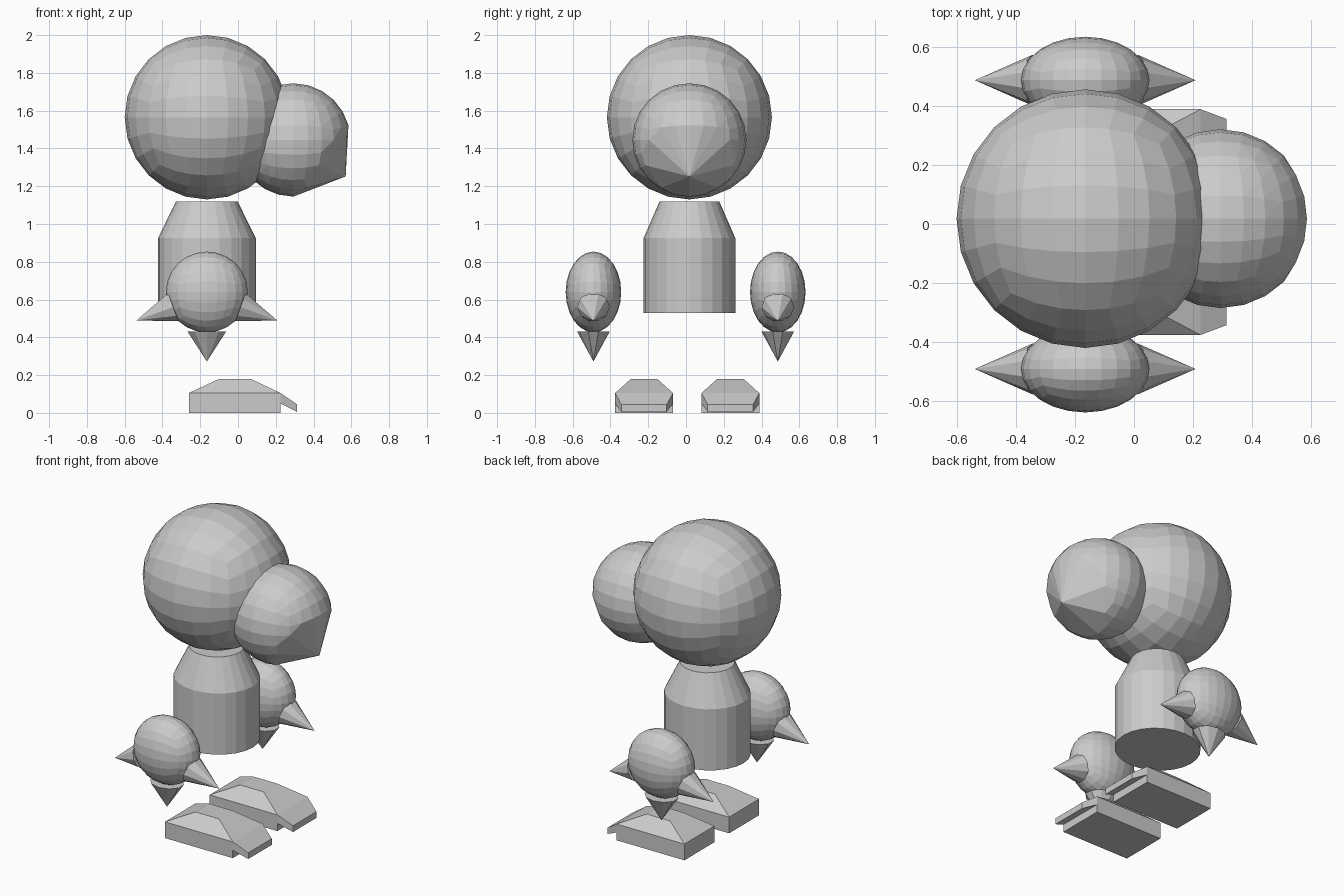
import bpy, bmesh, math
from mathutils import Vector, Matrix

if "Cube" in bpy.data.objects:
    bpy.data.objects.remove(bpy.data.objects["Cube"])


def finish(bm, name):
    bmesh.ops.recalc_face_normals(bm, faces=bm.faces[:])
    mesh = bpy.data.meshes.new(name)
    bm.to_mesh(mesh)
    bm.free()
    obj = bpy.data.objects.new(name, mesh)
    bpy.context.collection.objects.link(obj)
    return obj


def quad_ball(center, radii, n):
    """Cube grid with n cells per side, inflated to an ellipsoid."""
    bm = bmesh.new()
    bmesh.ops.create_cube(bm, size=2)
    bmesh.ops.subdivide_edges(bm, edges=bm.edges[:], cuts=n - 1, use_grid_fill=True)
    for v in bm.verts:
        d = Vector([math.tan(c * math.pi / 4) for c in v.co]).normalized()
        v.co = Vector(center) + Vector([d[i] * radii[i] for i in range(3)])
    return bm


def spike(name, base, tip, r_side, r_y, sides=10):
    """Cone from base centre to tip; r_y is its radius along y."""
    base, tip = Vector(base), Vector(tip)
    axis = tip - base
    length = axis.length
    z = axis.normalized()
    y = Vector((0, 1, 0))
    x = y.cross(z)
    rot = Matrix((x, y, z)).transposed().to_4x4()
    bm = bmesh.new()
    bmesh.ops.create_cone(bm, cap_ends=True, segments=sides, radius1=1, radius2=0, depth=1)
    bmesh.ops.transform(bm, verts=bm.verts[:], matrix=Matrix.Translation((base + tip) / 2)
                        @ rot @ Matrix.Diagonal((r_side, r_y, length, 1)))
    return finish(bm, name)


def hull(name, points):
    bm = bmesh.new()
    for p in points:
        bm.verts.new(p)
    bmesh.ops.convex_hull(bm, input=bm.verts[:])
    bmesh.ops.dissolve_limit(bm, angle_limit=0.02, verts=bm.verts[:], edges=bm.edges[:])
    return finish(bm, name)


CX, CY = -0.165, 0.018

# Head
finish(quad_ball((CX, CY, 1.565), (0.435, 0.437, 0.435), 6), "head")

# Muzzle: ball whose lower front is pulled to a point
mc, tip = Vector((0.293, CY, 1.445)), Vector((0.57, CY, 1.252))
ball = quad_ball(mc, (0.302, 0.302, 0.3), 6)
aim = (tip - mc).normalized()
kept = [v.co.copy() for v in ball.verts
        if (v.co - mc).normalized().dot(aim) < math.cos(math.radians(48))]
ball.free()
hull("muzzle", kept + [tip])

# Body: straight barrel with tapered shoulders
bm = bmesh.new()
rings = []
for rx, ry, z in [(0.259, 0.243, 0.53), (0.259, 0.243, 0.925), (0.163, 0.158, 1.12)]:
    rings.append([bm.verts.new((CX + rx * math.cos(i * math.tau / 24),
                                CY + ry * math.sin(i * math.tau / 24), z)) for i in range(24)])
for a, b in zip(rings, rings[1:]):
    for i in range(24):
        j = (i + 1) % 24
        bm.faces.new((a[i], a[j], b[j], b[i]))
bm.faces.new(rings[0])
bm.faces.new(rings[-1])
finish(bm, "body")

for side, hy, fy in [("right", -0.49, -0.222), ("left", 0.486, 0.235)]:
    # Hand with three spikes
    finish(quad_ball((CX, hy, 0.64), (0.217, 0.147, 0.214), 6), side + "_hand")
    for label, s in [("front", 1), ("back", -1)]:
        spike(f"{side}_hand_{label}_spike", (CX + s * 0.178, hy, 0.56),
              (CX + s * 0.373, hy, 0.489), 0.083, 0.086)
    spike(side + "_hand_lower_spike", (CX, hy, 0.43), (CX, hy, 0.272), 0.107, 0.086)

    # Foot: block with a bevelled top
    w = 0.153
    foot = []
    for x0, x1, hw, z in [(-0.26, 0.225, w, 0), (-0.26, 0.225, w, 0.105), (-0.1, 0.068, 0.07, 0.18)]:
        foot += [(x, fy + s * hw, z) for x in (x0, x1) for s in (-1, 1)]
    hull(side + "_foot", foot)
    # Sloping toe
    hull(side + "_toe", [(x, fy + s * hw, z) for x, hw, z in
                         [(0.225, w, 0.105), (0.225, w, 0.05),
                          (0.313, 0.12, 0.045), (0.313, 0.12, 0.005)] for s in (-1, 1)])
